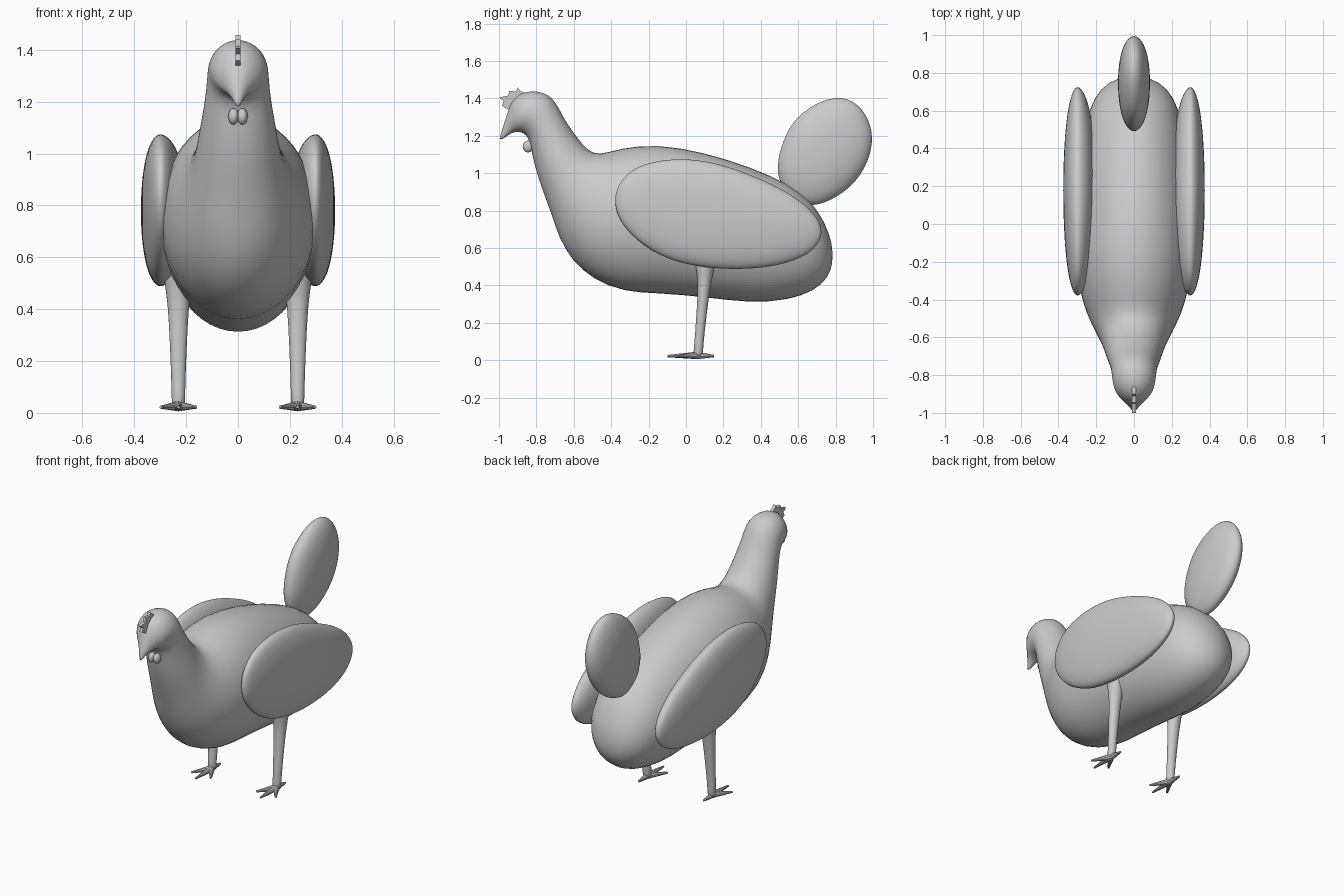
import bpy, bmesh, math
from mathutils import Vector

if "Cube" in bpy.data.objects:
    bpy.data.objects.remove(bpy.data.objects["Cube"])


def finish(name, bm, levels=1, smooth=True):
    bmesh.ops.recalc_face_normals(bm, faces=bm.faces)
    me = bpy.data.meshes.new(name)
    bm.to_mesh(me)
    bm.free()
    for p in me.polygons:
        p.use_smooth = smooth
    ob = bpy.data.objects.new(name, me)
    bpy.context.collection.objects.link(ob)
    if levels:
        m = ob.modifiers.new("Subdivision", 'SUBSURF')
        m.levels = m.render_levels = levels
    return ob


def skin(name, rings, levels=1):
    """Bridge closed rings of points and cap both ends."""
    bm = bmesh.new()
    loops = [[bm.verts.new(p) for p in r] for r in rings]
    n = len(loops[0])
    for a, b in zip(loops, loops[1:]):
        for i in range(n):
            j = (i + 1) % n
            bm.faces.new((a[i], a[j], b[j], b[i]))
    bm.faces.new(loops[0])
    bm.faces.new(loops[-1])
    return finish(name, bm, levels)


def loft(name, sections, n=24, x0=0):
    """Sections: y/z of one side, y/z of the opposite side, half width."""
    rings = []
    for y1, z1, y2, z2, w in sections:
        ring = []
        for i in range(n):
            a = 2 * math.pi * i / n
            c = math.cos(a)
            ring.append((x0 + w * math.sin(a),
                         (y1 + y2) / 2 + c * (y1 - y2) / 2,
                         (z1 + z2) / 2 + c * (z1 - z2) / 2))
        rings.append(ring)
    return skin(name, rings)


def pad(name, outline, centre, x0, left, right):
    """Rounded cushion with a side outline in the y-z plane."""
    cy, cz = centre
    steps = [0.12, 0.45, 0.75, 0.93]
    prof = [(s, -left) for s in steps] + [(1.015, 0)] + [(s, right) for s in reversed(steps)]
    rings = []
    for s, t in prof:
        x = x0 + t * math.sqrt(max(0, 1 - s ** 2.4))
        rings.append([(x, cy + s * (y - cy), cz + s * (z - cz)) for y, z in outline])
    return skin(name, rings, 2)


def spike(name, a, b, r1, r2):
    a, b = Vector(a), Vector(b)
    bpy.ops.mesh.primitive_cone_add(vertices=10, radius1=r1, radius2=r2,
                                    depth=(b - a).length, location=(a + b) / 2)
    ob = bpy.context.object
    ob.name = name
    ob.rotation_euler = (b - a).to_track_quat('Z', 'Y').to_euler()
    bpy.ops.object.shade_smooth_by_angle()


# Body, neck, head and beak as one flowing form
loft("body", [
    (.785, .61, .785, .53, .03), (.745, .74, .765, .44, .14),
    (.66, .865, .68, .365, .215), (.55, .945, .55, .32, .255),
    (.35, 1.035, .35, .30, .285), (.1, 1.115, .1, .335, .30),
    (-.15, 1.16, -.15, .355, .31), (-.35, 1.14, -.33, .36, .297),
    (-.47, 1.095, -.50, .43, .25), (-.53, 1.13, -.61, .53, .205),
    (-.58, 1.19, -.68, .65, .172), (-.63, 1.26, -.725, .80, .155),
    (-.66, 1.31, -.785, .95, .138), (-.69, 1.37, -.825, 1.10, .123),
    (-.73, 1.42, -.835, 1.18, .12), (-.79, 1.44, -.87, 1.22, .115),
    (-.86, 1.44, -.91, 1.22, .103), (-.93, 1.40, -.93, 1.215, .068),
    (-.955, 1.32, -.955, 1.20, .035), (-1.0, 1.185, -.99, 1.175, .005)])

# Tail disc
pad("tail", [(.48, .97), (.49, 1.10), (.545, 1.25), (.64, 1.35), (.80, 1.425),
             (.93, 1.38), (1.0, 1.25), (1.0, 1.13), (.95, 1.0), (.85, .89),
             (.69, .81), (.56, .84)], (.75, 1.12), 0, .085, .085)

# Comb: thin jagged plate
bm = bmesh.new()
comb = [(-.84, 1.42), (-.885, 1.44), (-.90, 1.458), (-.91, 1.437), (-.945, 1.44),
        (-.95, 1.415), (-1.0, 1.405), (-.975, 1.385), (-.985, 1.36), (-.95, 1.34),
        (-.90, 1.38)]
f = bm.faces.new([bm.verts.new((-.01, y, z)) for y, z in comb])
r = bmesh.ops.extrude_face_region(bm, geom=[f])
bmesh.ops.translate(bm, vec=(.02, 0, 0),
                    verts=[v for v in r['geom'] if isinstance(v, bmesh.types.BMVert)])
finish("comb", bm, 0, False)

wing = [(-.39, .92), (-.30, 1.03), (-.15, 1.075), (.02, 1.083), (.2, 1.05), (.4, .975),
        (.6, .875), (.72, .76), (.745, .66), (.67, .56), (.5, .50), (.3, .48),
        (.1, .49), (-.1, .53), (-.28, .64), (-.39, .78)]

for side, s in (("left", 1), ("right", -1)):
    # Wing
    a, b = (.10, .075) if s > 0 else (.075, .10)
    pad(side + "_wing", wing, (.18, .78), .30 * s, a, b)
    # Leg, flaring at the hip
    x = .23 * s
    loft(side + "_leg", [
        (.03, .60, .19, .60, .07), (.05, .50, .155, .50, .055),
        (.065, .42, .135, .42, .042), (.055, .25, .112, .25, .033),
        (.042, .06, .09, .06, .026), (.035, .015, .095, .015, .028)], 12, x)
    # Toes
    for i, (dx, y) in enumerate([(0, -.10), (.068, -.045), (-.068, -.045), (0, .15)]):
        spike(f"{side}_toe_{i + 1}", (x, .06, .026), (x + dx, y, .022), .02, .006)
    # Wattle lobe
    bpy.ops.mesh.primitive_uv_sphere_add(segments=12, ring_count=8, radius=1,
                                         location=(.017 * s, -.845, 1.143))
    ob = bpy.context.object
    ob.name = side + "_wattle"
    ob.scale = (.021, .028, .032)
    bpy.ops.object.shade_smooth()
